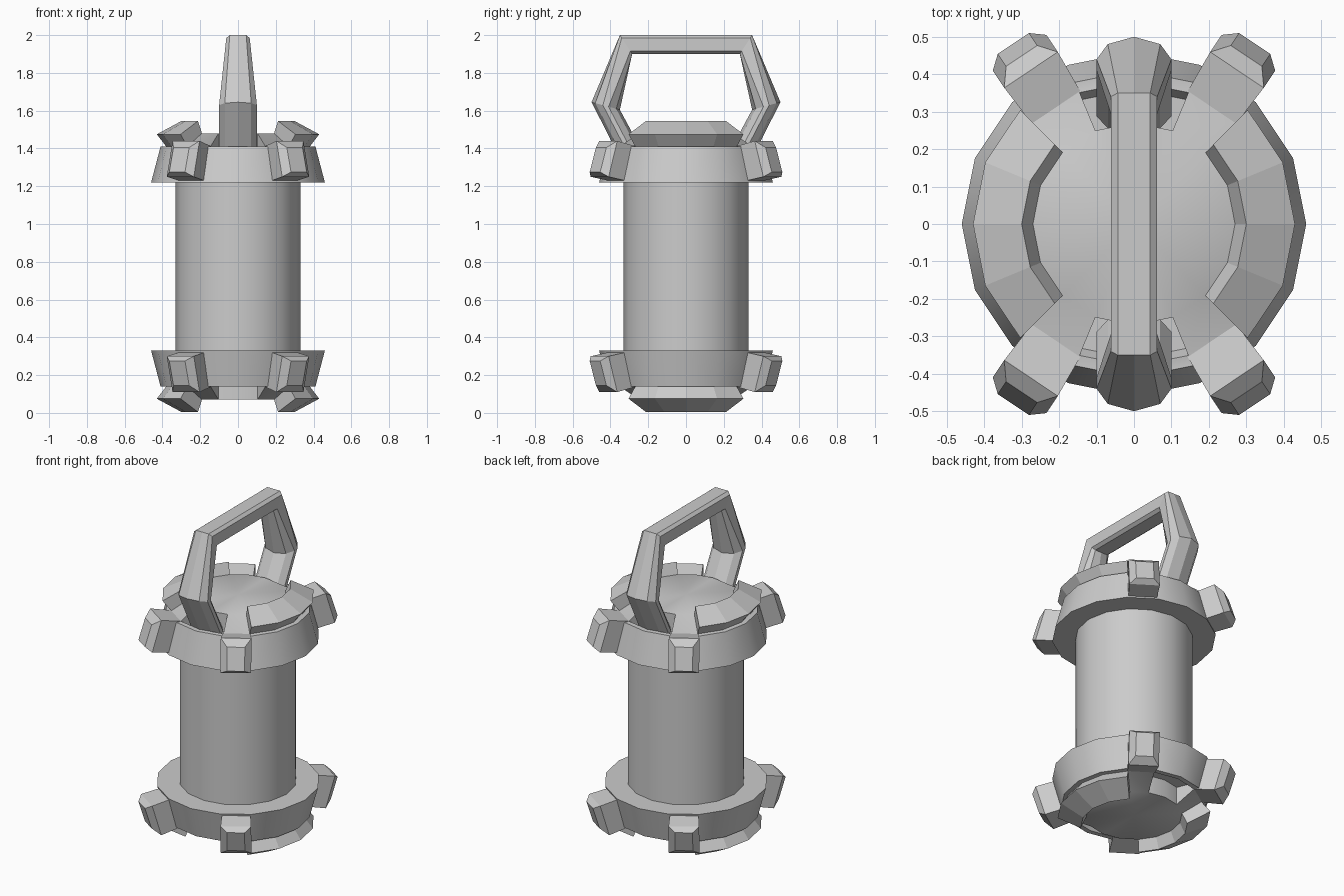
import bpy, bmesh, math
from mathutils import Vector

if "Cube" in bpy.data.objects:
    bpy.data.objects.remove(bpy.data.objects["Cube"])

MID = 0.775          # the two end caps mirror about this height
N = 16               # sides of every round part
STEP = 2 * math.pi / N


def polar(r, z, a):
    return (r * math.cos(a), r * math.sin(a), z)


def make(name, quads, mirror=(), smooth=False):
    """Object from a list of polygons; welds points, mirrors about MID."""
    bm = bmesh.new()
    for poly in quads:
        pts = []
        for p in poly:
            p = Vector(p)
            if all((p - q).length > 1e-5 for q in pts):
                pts.append(p)
        if len(pts) > 2:
            bm.faces.new([bm.verts.new(p - Vector((0, 0, MID))) for p in pts])
    bmesh.ops.remove_doubles(bm, verts=bm.verts[:], dist=1e-4)
    bmesh.ops.recalc_face_normals(bm, faces=bm.faces[:])
    me = bpy.data.meshes.new(name)
    bm.to_mesh(me)
    bm.free()
    ob = bpy.data.objects.new(name, me)
    bpy.context.collection.objects.link(ob)
    ob.location.z = MID
    if mirror:
        m = ob.modifiers.new("mirror", 'MIRROR')
        m.use_axis = [ax in mirror for ax in "xyz"]
        m.use_clip = False
    if smooth:
        bpy.ops.object.select_all(action='DESELECT')
        ob.select_set(True)
        bpy.context.view_layer.objects.active = ob
        bpy.ops.object.shade_smooth_by_angle(angle=math.radians(35))
    return ob


def sweep(profile, i0, i1):
    """Revolve an open profile over sectors i0..i1."""
    return [[polar(*p, a), polar(*q, a), polar(*q, a + STEP), polar(*p, a + STEP)]
            for a in (i * STEP for i in range(i0, i1))
            for p, q in zip(profile, profile[1:])]


# barrel
make("barrel", sweep([(0.33, 0.33), (0.33, 1.22)], 0, N), smooth=True)

# end caps: flared collar, shallow dome, and a pocket at front and back
under = [(0.33, 1.22), (0.46, 1.22), (0.41, 1.41), (0.38, 1.41)]
crown = [(0.27, 1.48), (0, 1.48)]
pocket = [(0.36, 1.37), (0.27, 1.37)]
faces = []
for i in range(N):
    faces += sweep(under + (pocket if i in (3, 4, 11, 12) else []) + crown, i, i + 1)
for i in (3, 5, 11, 13):
    faces.append([polar(*p, i * STEP) for p in [under[-1]] + pocket + crown[:1]])
make("end_caps", faces, mirror="z", smooth=True)

# raised arc guards on the left and right of each cap
guard = [(0.38, 1.41), (0.43, 1.475), (0.30, 1.545), (0.27, 1.48)]
faces = sweep(guard + guard[:1], -2, 2)
faces += [[polar(*p, i * STEP) for p in guard] for i in (-2, 2)]
make("arc_guards", faces, mirror="xz")

# chamfered bumper lugs on each collar
ang = 2.5 * STEP
out = Vector((math.cos(ang), math.sin(ang), 0))
side = Vector((-math.sin(ang), math.cos(ang), 0))


def lug_ring(w, top, bottom):
    return [out * r + side * s * w + Vector((0, 0, z))
            for (r, z), s in ((top, -1), (top, 1), (bottom, 1), (bottom, -1))]


rings = [lug_ring(0.078, (0.375, 1.412), (0.40, 1.222)),
         lug_ring(0.086, (0.495, 1.44), (0.55, 1.25)),
         lug_ring(0.05, (0.54, 1.405), (0.58, 1.275))]
faces = [[a[k], a[(k + 1) % 4], b[(k + 1) % 4], b[k]]
         for a, b in zip(rings, rings[1:]) for k in range(4)]
make("bumper_lugs", faces + [rings[0], rings[-1]], mirror="xyz")

# carry handle: stations of (outer yz, inner yz, half width, corner roundness)
half = [((0.36, 1.37), (0.24, 1.40), 0.10, 1),
        ((0.50, 1.645), (0.35, 1.605), 0.10, 1),
        ((0.35, 2.0), (0.285, 1.90), 0.062, 0)]
stations = half + [((-o[0], o[1]), (-i[0], i[1]), w, k) for o, i, w, k in reversed(half)]


def section(o, i, w, k):
    o, i = Vector((0, *o)), Vector((0, *i))
    side_pts = [(0, 0), (0.7, 0.13 * k), (1, 0.15 + 0.25 * k)]
    side_pts += [(x, 1 - t) for x, t in reversed(side_pts)]
    loop = side_pts + [(-x, t) for x, t in reversed(side_pts[1:-1])]
    return [o.lerp(i, t) + Vector((x * w, 0, 0)) for x, t in loop]


loops = [section(*s) for s in stations]
n = len(loops[0])
faces = [[a[k], a[(k + 1) % n], b[(k + 1) % n], b[k]]
         for a, b in zip(loops, loops[1:]) for k in range(n)]
make("carry_handle", faces + [loops[0], loops[-1]])
